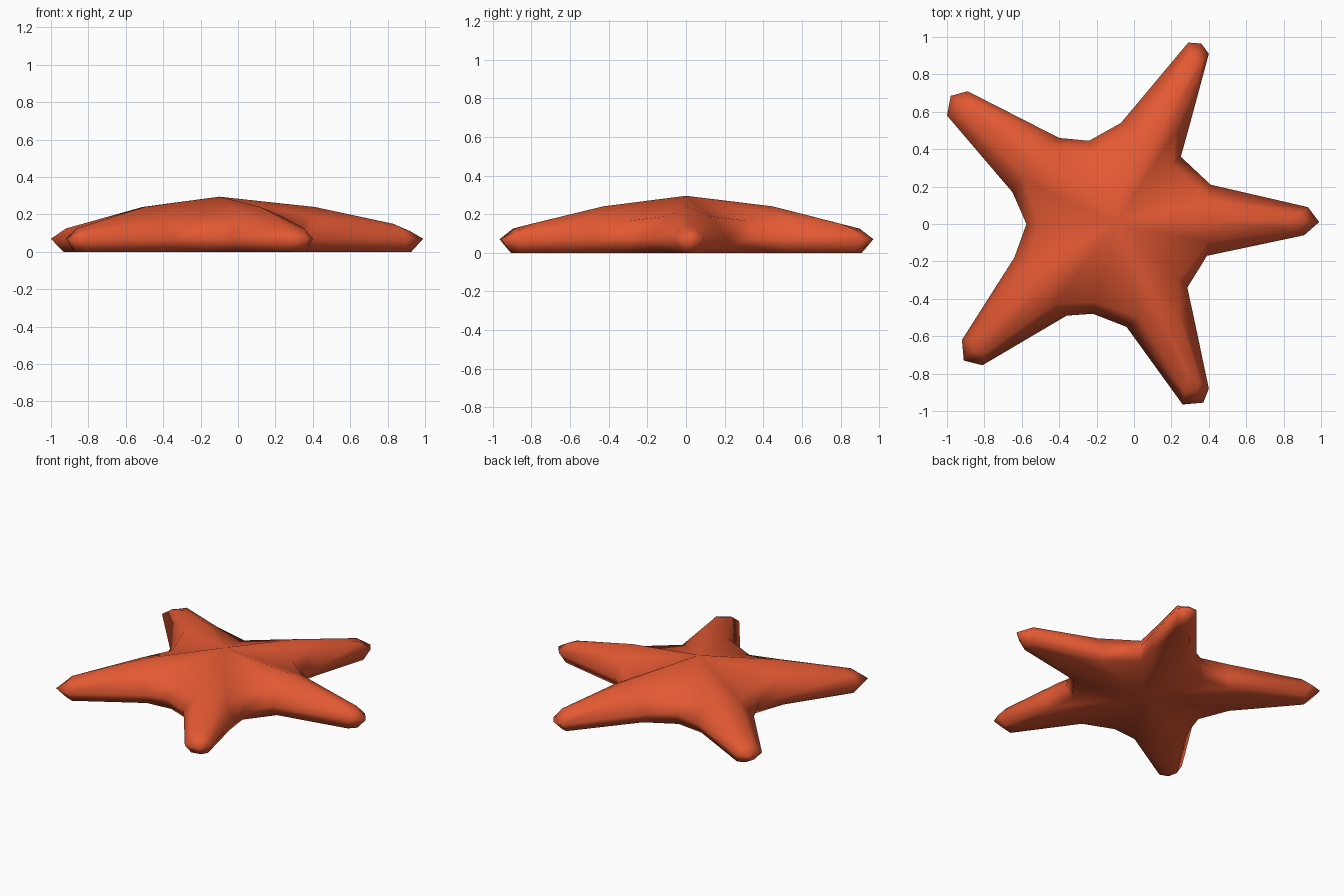
import bpy
from mathutils import Vector

if "Cube" in bpy.data.objects:
    bpy.data.objects.remove(bpy.data.objects["Cube"])

APEX = Vector((-0.10, 0.0, 0.295))

# Each arm: two ridge points, then the outline counter-clockwise:
# root right, end right, tip, end left, root left, valley before the next arm
ARMS = [
    ((0.41, 0.01), (0.83, 0.01),
     [(0.39, -0.17), (0.91, -0.06), (0.99, 0.01), (0.93, 0.09), (0.41, 0.21), (0.25, 0.36)]),
    ((0.12, 0.45), (0.31, 0.80),
     [(0.295, 0.52), (0.40, 0.91), (0.36, 0.965), (0.29, 0.97), (-0.07, 0.54), (-0.24, 0.445)]),
    ((-0.51, 0.34), (-0.81, 0.57),
     [(-0.40, 0.46), (-0.89, 0.71), (-0.98, 0.685), (-1.0, 0.58), (-0.65, 0.17), (-0.575, 0.0)]),
    ((-0.50, -0.34), (-0.79, -0.61),
     [(-0.64, -0.18), (-0.92, -0.62), (-0.91, -0.73), (-0.81, -0.755), (-0.36, -0.49), (-0.22, -0.48)]),
    ((0.12, -0.43), (0.29, -0.80),
     [(-0.04, -0.55), (0.26, -0.965), (0.37, -0.955), (0.40, -0.88), (0.32, -0.50), (0.285, -0.34)]),
]

# Heights of the rounded shoulder and its inset towards the ridge
SHOULDER_Z = [0.19, 0.125, 0.112, 0.125, 0.19, 0.165]
SHOULDER_IN = [0.42, 0.42, 0.45, 0.42, 0.42, 0.13]
BOTTOM_IN = [0.22, 0.35, 0.40, 0.35, 0.22, 0.08]

verts, faces = [], []


def add(x, y, z):
    verts.append((x, y, z))
    return len(verts) - 1


def ring(inset, heights):
    """Closed loop of the outline, pulled in towards the ridge."""
    loop = []
    for mid, near, outline in ARMS:
        targets = [mid, near, near, near, mid, APEX.xy]
        for p, t, k, z in zip(outline, targets, inset, heights):
            q = Vector(p).lerp(Vector(t), k)
            loop.append(add(q.x, q.y, z))
    return loop


def bridge(lower, upper):
    n = len(lower)
    for i in range(n):
        j = (i + 1) % n
        faces.append((lower[i], lower[j], upper[j], upper[i]))


def cap(loop, apex_z, mid_z, near_z, flip=False):
    """Close a loop with a central point and a ridge along every arm."""
    centre = add(APEX.x, APEX.y, apex_z)
    new = []
    for a, (mid, near, _) in enumerate(ARMS):
        m, n = add(*mid, mid_z), add(*near, near_z)
        r, rn, t, ln, l, v = loop[a * 6:a * 6 + 6]
        before = loop[a * 6 - 1]
        new += [(m, r, rn, n), (n, rn, t), (n, t, ln), (m, n, ln, l),
                (centre, m, l), (centre, l, v),
                (centre, before, r), (centre, r, m)]
    faces.extend(f[::-1] if flip else f for f in new)


# Body: flat underside, widest rim, rounded shoulder, ridged top
bottom = ring(BOTTOM_IN, [0.0] * 6)
rim = ring([0.0] * 6, [0.075, 0.07, 0.07, 0.07, 0.075, 0.085])
shoulder = ring(SHOULDER_IN, SHOULDER_Z)
bridge(bottom, rim)
bridge(rim, shoulder)
cap(shoulder, APEX.z, 0.24, 0.15)
cap(bottom, 0.0, 0.0, 0.0, flip=True)

mesh = bpy.data.meshes.new("starfish_body")
mesh.from_pydata(verts, [], faces)
mesh.update()
for poly in mesh.polygons:
    poly.use_smooth = True

orange = bpy.data.materials.new("coral orange")
orange.diffuse_color = (0.77, 0.10, 0.033, 1.0)
orange.use_nodes = True
orange.node_tree.nodes["Principled BSDF"].inputs["Base Color"].default_value = orange.diffuse_color
mesh.materials.append(orange)

body = bpy.data.objects.new("starfish_body", mesh)
bpy.context.collection.objects.link(body)
